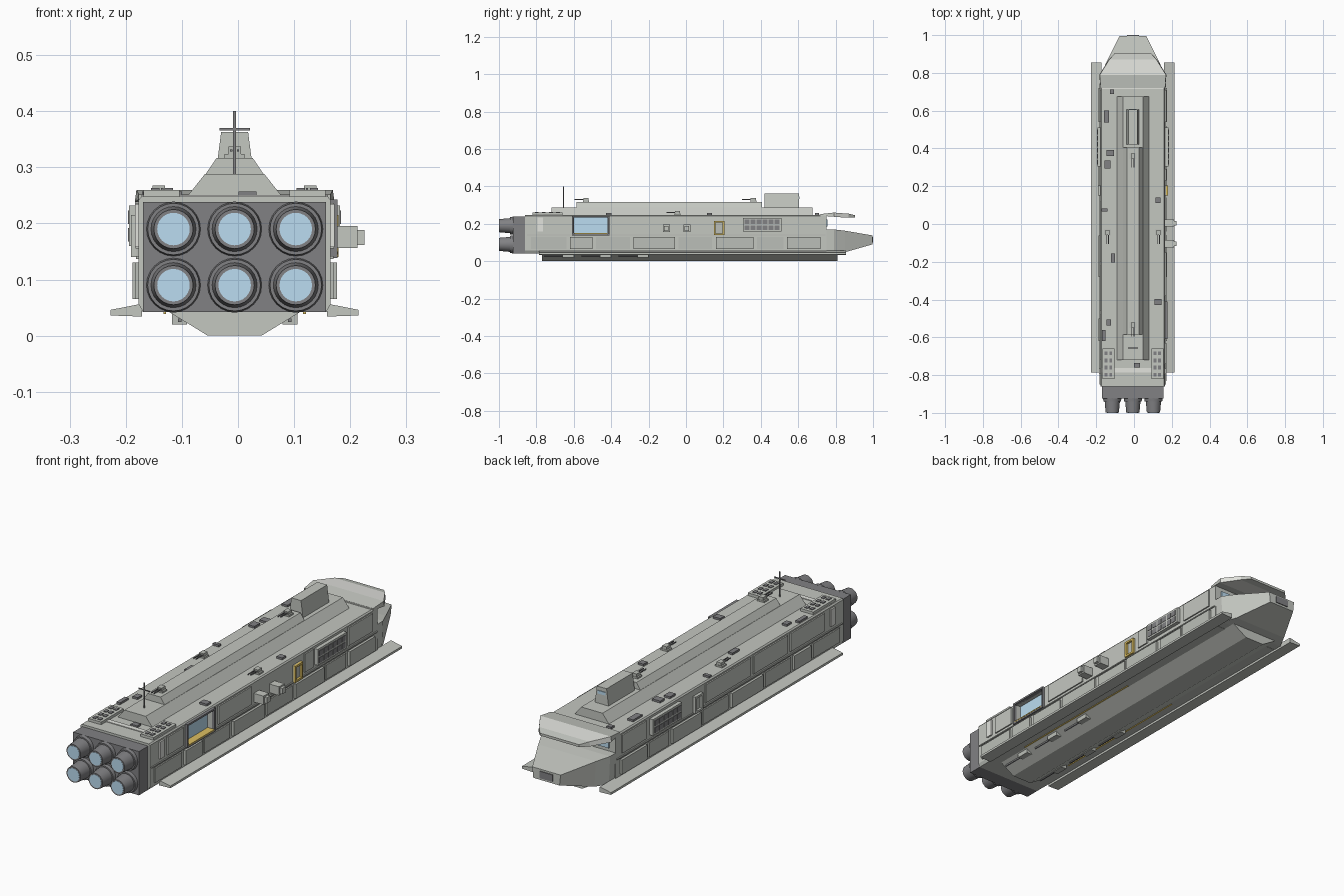
import bpy, bmesh
from math import pi
from mathutils import Matrix, Vector

if "Cube" in bpy.data.objects:
    bpy.data.objects.remove(bpy.data.objects["Cube"])

CX = -0.006  # hull centre line


def material(name, rgb):
    m = bpy.data.materials.new(name)
    m.diffuse_color = (*rgb, 1)
    m.use_nodes = True
    m.node_tree.nodes["Principled BSDF"].inputs["Base Color"].default_value = m.diffuse_color
    return m


HULL = material("hull_grey", (0.55, 0.57, 0.53))
PANEL = material("panel_grey", (0.50, 0.52, 0.48))
LIGHT = material("light_grey", (0.76, 0.77, 0.73))
DARK = material("dark_grey", (0.22, 0.22, 0.23))
BLUE = material("glow_blue", (0.50, 0.72, 0.88))
GOLD = material("trim_gold", (0.72, 0.52, 0.12))


def finish(name, bm, mat):
    bmesh.ops.recalc_face_normals(bm, faces=bm.faces)
    me = bpy.data.meshes.new(name)
    bm.to_mesh(me)
    bm.free()
    ob = bpy.data.objects.new(name, me)
    ob.location.x = CX
    me.materials.append(mat)
    bpy.context.collection.objects.link(ob)
    return ob


def box(name, x, y, z, mat=HULL):
    """Box from (min, max) ranges."""
    bm = bmesh.new()
    lo, hi = Vector((x[0], y[0], z[0])), Vector((x[1], y[1], z[1]))
    mid, d = (lo + hi) / 2, hi - lo
    bmesh.ops.create_cube(bm, size=1, matrix=Matrix.Translation(mid) @ Matrix.Diagonal((*[abs(v) for v in d], 1)))
    return finish(name, bm, mat)


def loft(name, sections, mat=HULL):
    """Bridge closed xz profiles placed along y: [(y, [(x, z), ...]), ...]."""
    bm = bmesh.new()
    rings = [[bm.verts.new((x, y, z)) for x, z in prof] for y, prof in sections]
    n = len(rings[0])
    for a, b in zip(rings, rings[1:]):
        for i in range(n):
            bm.faces.new((a[i], a[(i + 1) % n], b[(i + 1) % n], b[i]))
    bm.faces.new(rings[0])
    bm.faces.new(rings[-1])
    return finish(name, bm, mat)


def sym(*half):
    """Mirror a right-hand half profile (bottom to top) into a closed one."""
    return list(half) + [(-x, z) for x, z in reversed(half)]


def tube(name, x, y0, y1, z, r0, r1, mat, n=24):
    bm = bmesh.new()
    m = Matrix.Translation((x, (y0 + y1) / 2, z)) @ Matrix.Rotation(pi / 2, 4, 'X')
    bmesh.ops.create_cone(bm, cap_ends=True, segments=n, radius1=r1, radius2=r0, depth=y1 - y0, matrix=m)
    return finish(name, bm, mat)


def side_box(name, s, x, y, z, mat=HULL):
    return box(name, sorted((s * x[0], s * x[1])), y, z, mat)


def frame(name, s, x, y, z, t, mat):
    side_box(name + "_low", s, x, y, (z[0], z[0] + t), mat)
    side_box(name + "_high", s, x, y, (z[1] - t, z[1]), mat)
    side_box(name + "_rear", s, x, (y[0], y[0] + t), (z[0] + t, z[1] - t), mat)
    side_box(name + "_fore", s, x, (y[1] - t, y[1]), (z[0] + t, z[1] - t), mat)


# Main hull with hangar recess on the right side
body = sym((0.163, 0.042), (0.171, 0.056), (0.171, 0.242), (0.166, 0.248))
hull = loft("main_hull", [(-0.86, body), (0.75, body)])
cutter = box("hangar_cutter", (0.145, 0.2), (-0.6, -0.42), (0.145, 0.235))
cutter.hide_render = True
cutter.hide_viewport = True
cut = hull.modifiers.new("hangar", 'BOOLEAN')
cut.object = cutter
cut.solver = 'EXACT'
box("hangar_field", (0.14, 0.15), (-0.6, -0.42), (0.145, 0.235), BLUE)
frame("hangar_frame", 1, (0.165, 0.183), (-0.61, -0.41), (0.138, 0.243), 0.008, DARK)
box("hangar_sill", (0.15, 0.184), (-0.6, -0.42), (0.145, 0.15), GOLD)

# Nose, visor and cockpit glass
loft("nose", [(0.75, sym((0.165, 0.043), (0.171, 0.17))), (0.79, sym((0.165, 0.043), (0.171, 0.17))),
              (0.85, sym((0.135, 0.048), (0.143, 0.163))), (0.996, sym((0.065, 0.09), (0.07, 0.138)))])
box("nose_port", (-0.032, 0.032), (0.98, 1.0), (0.099, 0.13), DARK)
loft("visor_root", [(0.72, sym((0.171, 0.243), (0.171, 0.252))), (0.79, sym((0.178, 0.238), (0.175, 0.26)))])
loft("visor", [(0.79, sym((0.178, 0.236), (0.175, 0.26))), (0.87, sym((0.128, 0.234), (0.125, 0.254)))], LIGHT)
loft("visor_lip", [(0.87, sym((0.128, 0.234), (0.125, 0.254))), (0.903, sym((0.097, 0.235), (0.097, 0.246)))])
box("cockpit_glass", (-0.14, 0.14), (0.745, 0.756), (0.185, 0.222), BLUE)
for y in (0.715, -0.785):
    box("roof_light_band", (-0.166, 0.166), (y, y + 0.022), (0.244, 0.251), LIGHT)

# Roof tiers, bridge and belly keel
tier = sym((0.087, 0.245), (0.053, 0.288))
loft("roof_lower_tier", [(-0.72, tier), (0.675, tier)])
tier = sym((0.053, 0.286), (0.032, 0.317))
loft("roof_upper_tier", [(-0.585, tier), (0.405, tier)])
tower = sym((0.034, 0.286), (0.024, 0.363))
loft("bridge", [(0.42, tower), (0.605, tower)])
box("bridge_glass", (-0.02, 0.02), (0.6, 0.608), (0.332, 0.346), BLUE)
keel = sym((0.048, 0.0), (0.118, 0.043))
loft("belly_keel", [(-0.77, keel), (0.81, keel)])

# Rear engine block and six nozzles
box("engine_block", (-0.163, 0.163), (-0.925, -0.855), (0.042, 0.238), DARK)
for x in (-0.109, 0, 0.109):
    for z in (0.09, 0.19):
        parts = [tube("engine_flange", x, -0.94, -0.92, z, 0.046, 0.049, DARK),
                 tube("engine_nozzle", x, -0.999, -0.93, z, 0.035, 0.041, DARK),
                 tube("engine_glow", x, -1.0, -0.99, z, 0.029, 0.029, BLUE)]
        for ob in parts:
            for f in ob.data.polygons:
                f.use_smooth = len(f.vertices) == 4
            ob.data.set_sharp_from_angle(angle=0.6)

upper_left = [(-0.72, -0.48), (-0.46, -0.22), (-0.2, 0.12), (0.54, 0.71)]
upper_right = [(-0.74, -0.63), (-0.38, -0.15), (0.23, 0.29), (0.54, 0.71)]
lower = [(-0.83, -0.64), (-0.62, -0.5), (-0.48, -0.3), (-0.28, -0.06), (-0.04, 0.14), (0.16, 0.36), (0.38, 0.52), (0.54, 0.72)]
for s in (-1, 1):
    # Side fins
    fin = [(s * 0.165, 0.034), (s * 0.221, 0.036), (s * 0.221, 0.046), (s * 0.165, 0.057)]
    loft("side_fin", [(-0.785, fin), (0.855, fin)])
    # Raised armour panels
    for y in (upper_right if s > 0 else upper_left):
        side_box("upper_panel", s, (0.165, 0.177), y, (0.155, 0.236), HULL)
    for i, y in enumerate(lower):
        side_box("lower_panel", s, (0.165, 0.182 if i % 2 else 0.177), y, (0.065, 0.13), PANEL)
    side_box("belt_rail", s, (0.165, 0.176), (-0.85, 0.745), (0.137, 0.142), PANEL)
    side_box("side_light", s, (0.165, 0.178), (-0.795, -0.765), (0.158, 0.235), LIGHT)
    # Airlock door
    side_box("door", s, (0.165, 0.175), (0.15, 0.205), (0.14, 0.215), PANEL)
    frame("door_frame", s, (0.165, 0.185), (0.15, 0.205), (0.14, 0.215), 0.009, GOLD if s > 0 else HULL)
    # Window bank
    side_box("window_bank", s, (0.165, 0.188), (0.305, 0.51), (0.16, 0.232))
    for i in range(6):
        for j in range(2):
            y, z = 0.314 + i * 0.032, 0.168 + j * 0.031
            side_box("window", s, (0.18, 0.19), (y, y + 0.025), (z, z + 0.024), DARK)
    # Roof missile pads
    side_box("missile_pad", s, (0.098, 0.162), (-0.82, -0.66), (0.245, 0.26))
    for i in range(4):
        for j in range(2):
            x, y = 0.11 + j * 0.024, -0.808 + i * 0.038
            side_box("missile_hatch", s, (x, x + 0.015), (y, y + 0.02), (0.255, 0.263), DARK)
    # Belly guns and trim
    for y in (-0.66, -0.46, -0.26):
        side_box("belly_gun", s, (0.085, 0.112), (y, y + 0.06), (0.02, 0.044), PANEL)
        side_box("belly_barrel", s, (0.095, 0.101), (y - 0.1, y), (0.024, 0.031), DARK)
    side_box("belly_trim", s, (0.122, 0.127), (-0.6, 0.1), (0.039, 0.044), GOLD)

# Docking boxes on the right side
for y in (-0.105, 0.005):
    box("docking_box", (0.165, 0.219), (y - 0.019, y + 0.019), (0.156, 0.195))
    box("docking_tip", (0.21, 0.231), (y - 0.012, y + 0.012), (0.162, 0.188))

# Roof turrets
for x, y, z in ((0, 0.36, 0.316), (0, -0.535, 0.316), (-0.135, -0.045, 0.247), (0.135, -0.045, 0.247)):
    box("turret_base", (x - 0.018, x + 0.018), (y - 0.016, y + 0.016), (z, z + 0.008), PANEL)
    box("turret_head", (x - 0.011, x + 0.011), (y - 0.014, y + 0.014), (z + 0.008, z + 0.021), PANEL)
    for dx in (-0.006, 0.006):
        box("turret_barrel", (x + dx - 0.002, x + dx + 0.002), (y - 0.06, y - 0.012), (z + 0.012, z + 0.016), DARK)

# Antenna mast
box("antenna_mast", (-0.0025, 0.0025), (-0.658, -0.653), (0.285, 0.4), DARK)
box("antenna_bar", (-0.027, 0.027), (-0.658, -0.654), (0.366, 0.37), DARK)

# Roof equipment boxes: x, y, half width, half length
for x, y, w, l in ((-0.14, 0.57, 0.014, 0.032), (-0.12, 0.375, 0.02, 0.016), (-0.134, 0.315, 0.015, 0.02),
                   (0.133, 0.125, 0.014, 0.014), (-0.15, 0.073, 0.015, 0.008), (-0.105, -0.18, 0.011, 0.024),
                   (0.133, -0.413, 0.018, 0.015), (-0.127, -0.522, 0.012, 0.016), (-0.11, 0.7, 0.011, 0.011),
                   (0.023, -0.748, 0.016, 0.013), (-0.154, -0.59, 0.009, 0.03)):
    box("roof_equipment", (x - w, x + w), (y - l, y + l), (0.245, 0.257), DARK)
